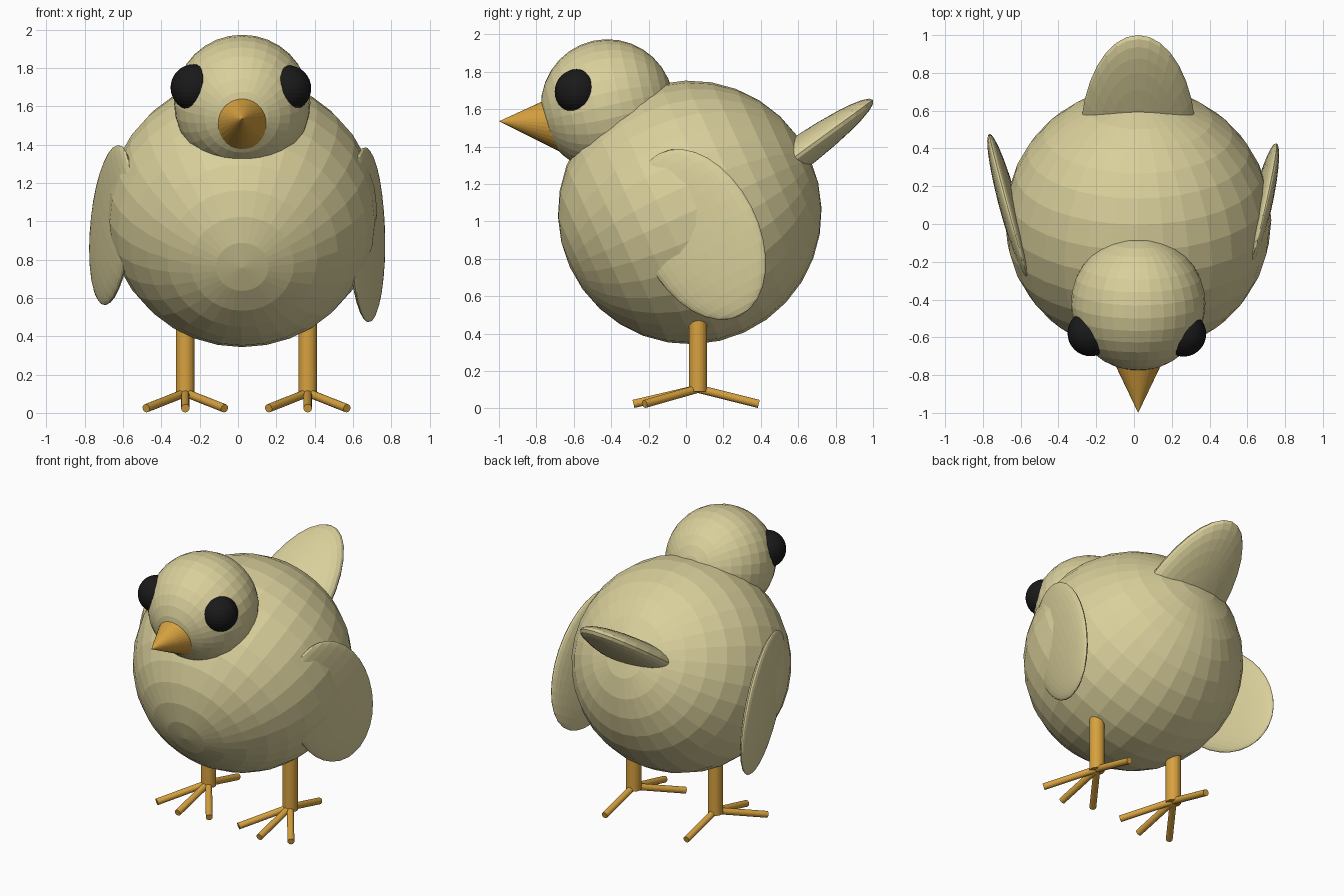
import bpy
from math import radians, sin, cos
from mathutils import Vector, Matrix

if "Cube" in bpy.data.objects:
    bpy.data.objects.remove(bpy.data.objects["Cube"])


def material(name, rgb):
    m = bpy.data.materials.new(name)
    m.diffuse_color = (*rgb, 1)
    m.use_nodes = True
    m.node_tree.nodes["Principled BSDF"].inputs["Base Color"].default_value = m.diffuse_color
    return m


DOWN = material("down_feathers", (0.70, 0.63, 0.33))
ORANGE = material("orange_skin", (0.68, 0.36, 0.05))
BLACK = material("eye_black", (0.01, 0.01, 0.01))
CX = 0.022  # centre line of body, head and tail


def finish(name, mat):
    ob = bpy.context.object
    ob.name = ob.data.name = name
    ob.data.materials.append(mat)
    return ob


def ball(name, centre, mat, size, axes=Matrix.Identity(3)):
    """Flat-faced ellipsoid; the columns of axes are its local x, y, z."""
    bpy.ops.mesh.primitive_uv_sphere_add(segments=32, ring_count=16, radius=1)
    ob = finish(name, mat)
    ob.data.transform(Matrix.Translation(centre) @ axes.to_4x4()
                      @ Matrix.Diagonal((*size, 1)))
    return ob


def rod(name, a, b, r1, r2, mat, sides=32):
    """Cylinder or cone from a to b."""
    a, b = Vector(a), Vector(b)
    bpy.ops.mesh.primitive_cone_add(vertices=sides, radius1=r1, radius2=r2,
                                    depth=(b - a).length)
    ob = finish(name, mat)
    rot = (b - a).to_track_quat('Z', 'Y').to_matrix().to_4x4()
    ob.data.transform(Matrix.Translation((a + b) / 2) @ rot)
    return ob


def pitch(deg):
    return Matrix.Rotation(radians(deg), 3, 'X')


# Body and head, poles facing forwards and slightly down
body_c = Vector((CX, 0.02, 1.048))
head_c = Vector((CX, -0.42, 1.618))
ball("body", body_c, DOWN, (0.705,) * 3, pitch(114.4))
ball("head", head_c, DOWN, (0.356,) * 3, pitch(103))

# Beak
rod("beak", (CX, -0.68, 1.53), (CX, -1.0, 1.535), 0.153, 0, ORANGE)

# Eyes, set slightly unevenly
ball("left_eye", head_c + Vector((-0.252, -0.158, 0.08)), BLACK, (0.122,) * 3)
ball("right_eye", head_c + Vector((0.24, -0.162, 0.076)), BLACK, (0.12,) * 3)

# Tail, a flattened blade tilted upwards
ball("tail", Vector((CX, 0.45, 1.25)), DOWN, (0.306, 0.68, 0.092), pitch(36))


# Wings: thin blades flaring outwards towards the back
def wing(name, side, centre, swing, flare, lean):
    s, c = sin(radians(swing)), cos(radians(swing))
    normal = Vector((side, -flare, -lean)).normalized()
    length = Vector((side * (-flare * s + lean * c), -s, c)).normalized()
    width = length.cross(normal)
    axes = Matrix((normal, width, length)).transposed()
    ball(name, Vector(centre), DOWN, (0.05, 0.322, 0.486), axes)


wing("right_wing", 1, (0.672, 0.075, 0.93), 26.8, 0.25, 0.045)
wing("left_wing", -1, (-0.66, 0.085, 0.98), 42, 0.28, 0.02)

# Legs and toes
for side, x in (("left", -0.275), ("right", 0.364)):
    y = 0.064
    rod(side + "_leg", (x, y, 0.09), (x, y, 0.65), 0.049, 0.049, ORANGE)
    toes = {"outer": (-0.205, -0.285), "middle": (0, -0.345),
            "inner": (0.205, -0.285), "back": (0, 0.325)}
    for part, (dx, dy) in toes.items():
        rod(f"{side}_{part}_toe", (x, y, 0.105), (x + dx, y + dy, 0.024),
            0.022, 0.022, ORANGE, 16)
